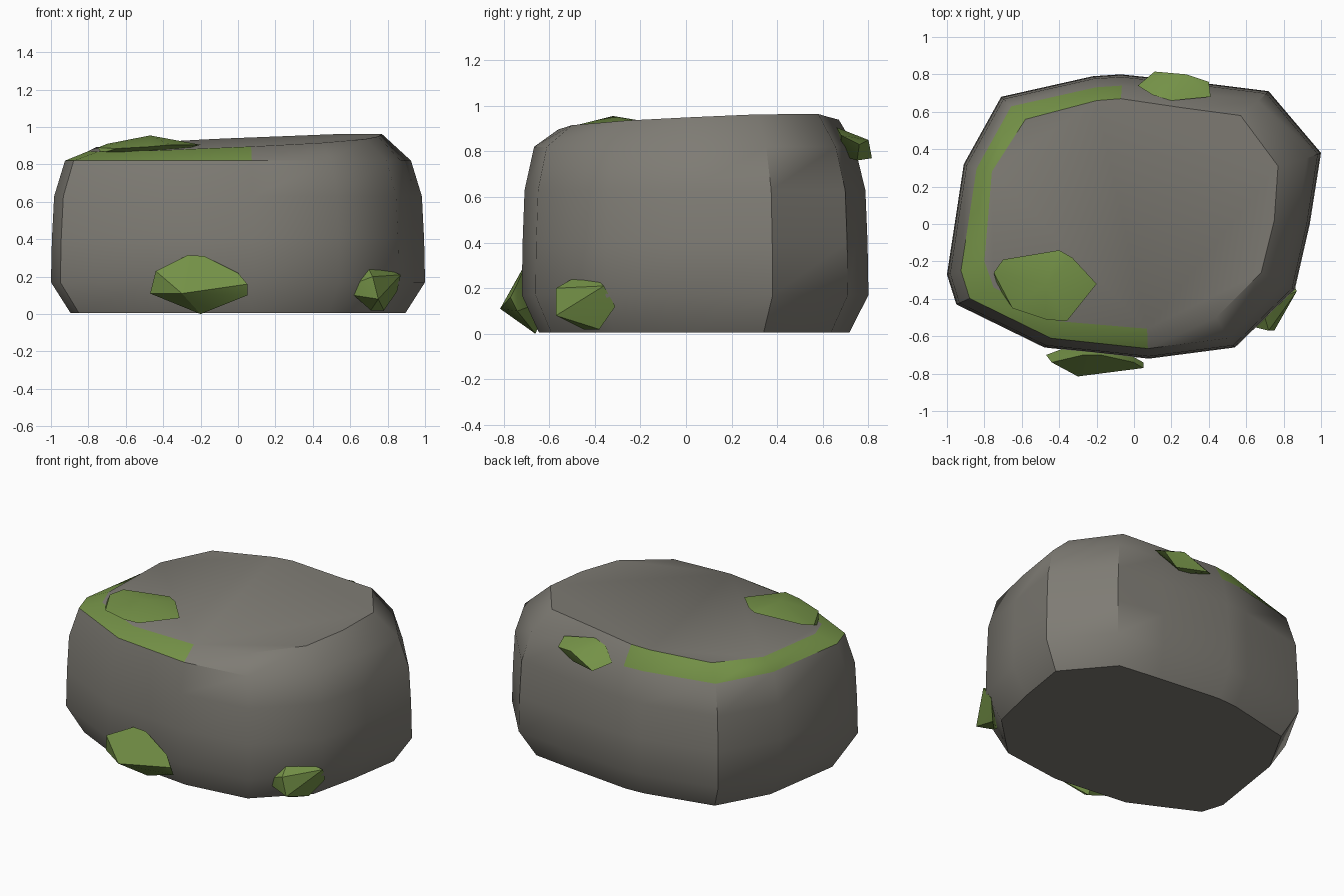
import bpy, bmesh, math

if "Cube" in bpy.data.objects:
    bpy.data.objects.remove(bpy.data.objects["Cube"])


def material(name, rgb):
    m = bpy.data.materials.new(name)
    m.diffuse_color = (*rgb, 1)
    m.use_nodes = True
    m.node_tree.nodes["Principled BSDF"].inputs["Base Color"].default_value = m.diffuse_color
    return m


STONE = material("stone_grey", (0.21, 0.20, 0.175))
MOSS = material("moss_green", (0.175, 0.285, 0.063))


def finish(bm, name, mats, angle):
    bmesh.ops.recalc_face_normals(bm, faces=bm.faces)
    me = bpy.data.meshes.new(name)
    bm.to_mesh(me)
    bm.free()
    ob = bpy.data.objects.new(name, me)
    bpy.context.collection.objects.link(ob)
    for m in mats:
        me.materials.append(m)
    bpy.ops.object.select_all(action='DESELECT')
    ob.select_set(True)
    bpy.context.view_layer.objects.active = ob
    bpy.ops.object.shade_smooth_by_angle(angle=math.radians(angle))
    return ob


# Boulder outlines: widest girth, and rim of the tilted top
girth = [(-1, -.27), (-.95, -.43), (-.48, -.66), (.08, -.72), (.54, -.66),
         (.86, -.35), (.94, 0), (1, .38), (.72, .71), (.40, .75),
         (-.07, .80), (-.22, .79), (-.71, .68), (-.91, .32)]
rim = [(-.80, -.20), (-.75, -.34), (-.40, -.52), (.07, -.56), (.44, -.50),
       (.68, -.26), (.75, .02), (.77, .31), (.57, .58), (.27, .62),
       (-.07, .67), (-.20, .66), (-.58, .56), (-.76, .28)]

# Boulder body: scaled girth rings, then the sloping rim
bm = bmesh.new()
rings = []
for z, s in ((0.005, .895), (.17, 1), (.40, .995), (.63, .983), (.82, .925)):
    rings.append([bm.verts.new((x * s, y * s, z)) for x, y in girth])
rings.append([bm.verts.new((x, y, .915 + .045 * x + .04 * y)) for x, y in rim])
n = len(girth)
for level, (a, b) in enumerate(zip(rings, rings[1:])):
    for i in range(n):
        j = (i + 1) % n
        f = bm.faces.new((a[i], a[j], b[j], b[i]))
        # Mossy band around the left half of the upper bevel
        if level == 4 and f.calc_center_median().x < -.05:
            f.material_index = 1
bm.faces.new(rings[0][::-1])
bm.faces.new(rings[-1])
finish(bm, "boulder", [STONE, MOSS], 40)


# Faceted moss clumps
def clump(name, points):
    bm = bmesh.new()
    for p in points:
        bm.verts.new(p)
    res = bmesh.ops.convex_hull(bm, input=bm.verts)
    loose = [v for v in bm.verts if not v.link_faces]
    bmesh.ops.delete(bm, geom=loose, context='VERTS')
    finish(bm, name, [MOSS], 25)


clump("top_moss", [
    (-.75, -.26, .89), (-.70, -.19, .91), (-.40, -.14, .925), (-.33, -.18, .925),
    (-.20, -.32, .905), (-.36, -.52, .905), (-.47, -.51, .895), (-.65, -.45, .885),
    (-.47, -.32, .955), (-.50, -.35, .82), (-.73, -.33, .86)])
clump("front_moss", [
    (-.47, -.70, .11), (-.44, -.74, .23), (-.27, -.70, .315), (-.18, -.70, .31),
    (0, -.74, .22), (.05, -.77, .16), (.05, -.74, .10), (-.20, -.66, 0),
    (-.30, -.815, .11), (-.20, -.60, .15)])
clump("right_moss", [
    (.62, -.53, .10), (.64, -.55, .17), (.70, -.50, .24), (.77, -.40, .25),
    (.87, -.36, .21), (.85, -.31, .12), (.75, -.57, .08), (.72, -.57, .20),
    (.71, -.45, .02), (.78, -.38, .02)])
clump("back_moss", [
    (.02, .74, .82), (.11, .815, .77), (.28, .80, .85), (.40, .76, .83),
    (.41, .68, .87), (.20, .66, .905), (.10, .69, .89), (.20, .68, .78),
    (.30, .75, .76)])
